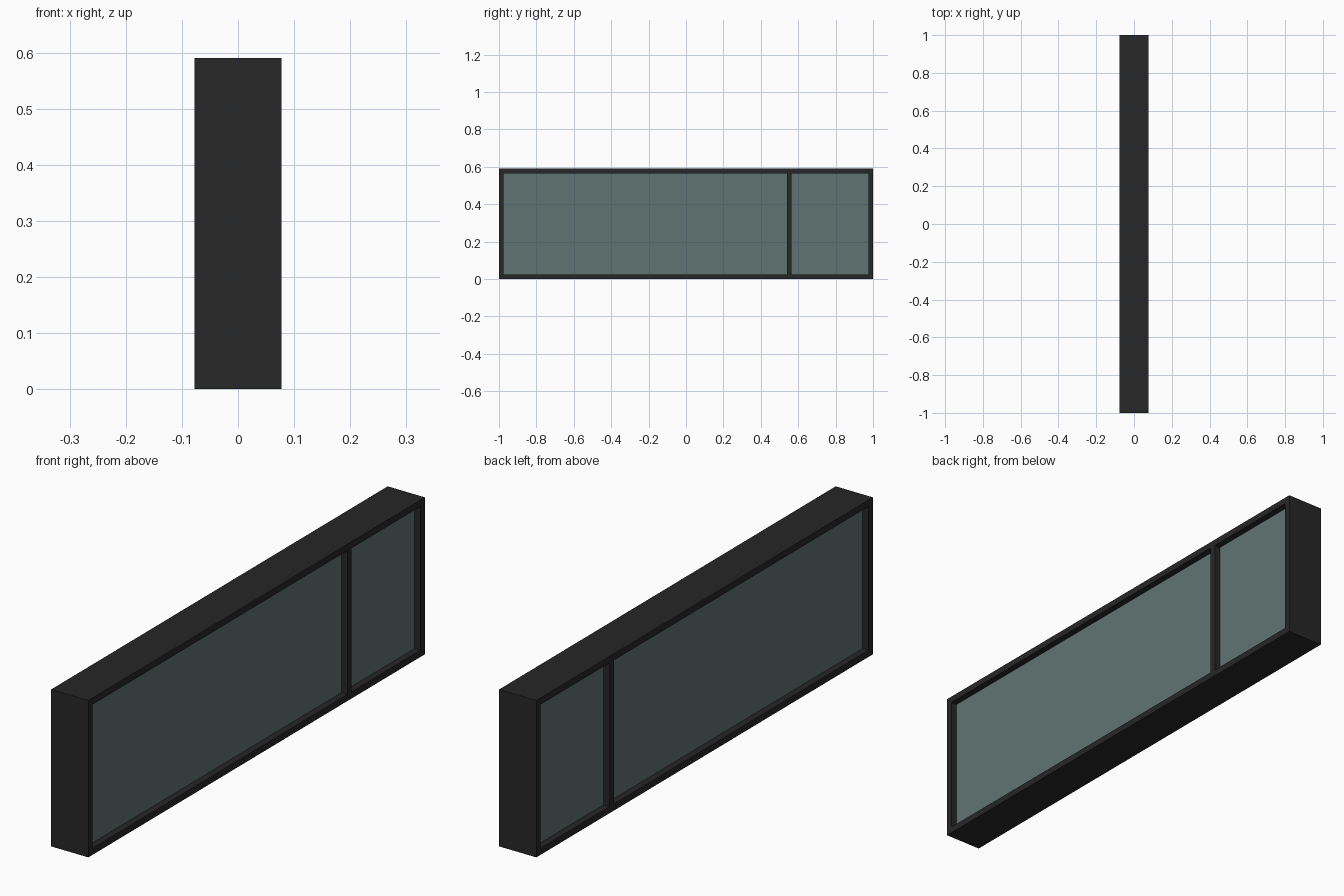
import bpy

if "Cube" in bpy.data.objects:
    bpy.data.objects.remove(bpy.data.objects["Cube"])

W, H, D = 2.0, 0.59, 0.155      # length along y, height, depth along x
T = 0.025                       # bar thickness
INSET = 0.025                   # glass setback from each face
MULLION = 0.552                 # divider centre along y


def material(name, rgb):
    m = bpy.data.materials.new(name)
    m.diffuse_color = (*rgb, 1)
    m.use_nodes = True
    m.node_tree.nodes["Principled BSDF"].inputs["Base Color"].default_value = m.diffuse_color
    return m


def box(name, depth, y0, y1, z0, z1, mat):
    bpy.ops.mesh.primitive_cube_add(size=1, location=(0, (y0 + y1) / 2, (z0 + z1) / 2))
    o = bpy.context.object
    o.name = name
    o.scale = (depth, y1 - y0, z1 - z0)
    bpy.ops.object.transform_apply(location=False, rotation=False, scale=True)
    o.data.materials.append(mat)
    return o


frame = material("dark_frame", (0.02, 0.02, 0.02))
glass = material("tinted_glass", (0.117, 0.175, 0.168))

# Outer frame: sill and head run full length, jambs fit between them
box("sill", D, -W / 2, W / 2, 0, T, frame)
box("head", D, -W / 2, W / 2, H - T, H, frame)
box("left_jamb", D, -W / 2, -W / 2 + T, T, H - T, frame)
box("right_jamb", D, W / 2 - T, W / 2, T, H - T, frame)

# Divider between the two lights
box("mullion", D, MULLION - T / 2, MULLION + T / 2, T, H - T, frame)

# Glazing units, set back from both faces
box("large_pane", D - 2 * INSET, -W / 2 + T, MULLION - T / 2, T, H - T, glass)
box("small_pane", D - 2 * INSET, MULLION + T / 2, W / 2 - T, T, H - T, glass)
